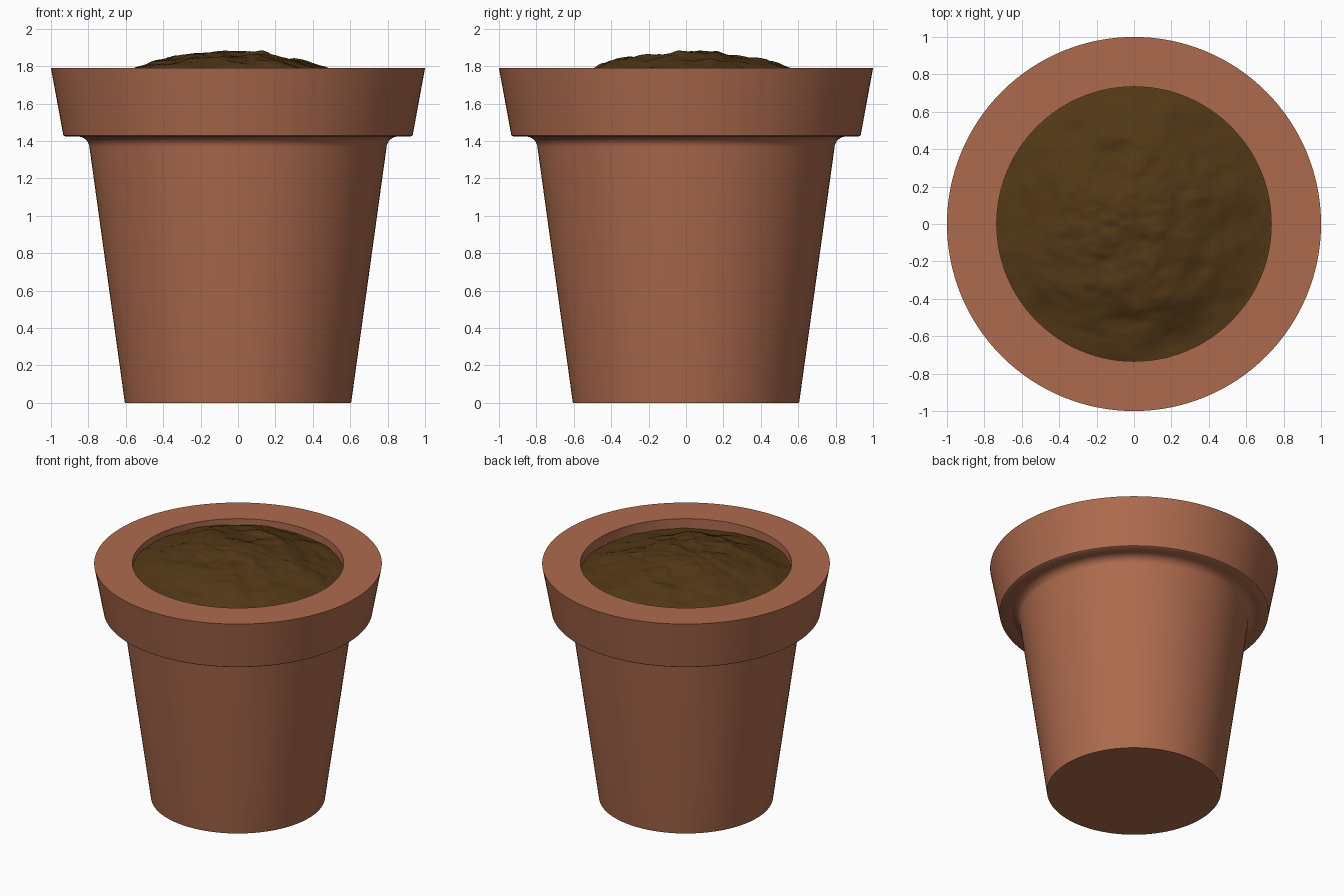
import bpy, bmesh, math
from mathutils import Vector, noise

if "Cube" in bpy.data.objects:
    bpy.data.objects.remove(bpy.data.objects["Cube"])

SEG = 128


def material(name, color):
    m = bpy.data.materials.new(name)
    m.diffuse_color = (*color, 1)
    m.use_nodes = True
    m.node_tree.nodes["Principled BSDF"].inputs["Base Color"].default_value = m.diffuse_color
    return m


def lathe(name, profile, mat, height=None):
    """Revolve (radius, z) points about z; points with radius 0 become poles."""
    bm = bmesh.new()
    rings = []
    for r, z in profile:
        n = SEG if r > 0 else 1
        ring = []
        for i in range(n):
            a = 2 * math.pi * i / SEG
            x, y = r * math.cos(a), r * math.sin(a)
            ring.append(bm.verts.new((x, y, height(x, y) if height else z)))
        rings.append(ring)
    for a, b in zip(rings, rings[1:]):
        for i in range(SEG):
            j = (i + 1) % SEG
            if len(a) == 1:
                bm.faces.new((a[0], b[j], b[i]))
            elif len(b) == 1:
                bm.faces.new((a[i], a[j], b[0]))
            else:
                bm.faces.new((a[i], a[j], b[j], b[i]))
    me = bpy.data.meshes.new(name)
    bmesh.ops.recalc_face_normals(bm, faces=bm.faces)
    bm.to_mesh(me)
    bm.free()
    ob = bpy.data.objects.new(name, me)
    bpy.context.collection.objects.link(ob)
    me.materials.append(mat)
    bpy.ops.object.select_all(action='DESELECT')
    ob.select_set(True)
    bpy.context.view_layer.objects.active = ob
    bpy.ops.object.shade_smooth_by_angle(angle=math.radians(35))
    return ob


# Pot: tapered body, concave fillet under the collar, thick rim, hollow inside
fillet = [(0.86 - 0.066 * math.cos(t), 1.365 + 0.06 * math.sin(t))
          for t in (math.pi / 2 * k / 8 for k in range(9))]
pot_profile = ([(0, 0), (0.605, 0)] + fillet +
               [(0.925, 1.425), (0.934, 1.431), (1.0, 1.79),
                (0.734, 1.79), (0.734, 1.6), (0.55, 0.12), (0, 0.12)])
lathe("pot", pot_profile, material("terracotta", (0.42, 0.145, 0.075)))


# Soil: lumpy mound, highest slightly left of centre
def soil_height(x, y):
    r = math.hypot(x, y)
    fade = max(0, 1 - (r / 0.75) ** 4)
    d = math.hypot(x + 0.06, y - 0.03)
    z = 1.715 + 0.165 * max(0, 1 - (d / 0.80) ** 2) ** 1.4
    bumps = 0.030 * noise.noise(Vector((x * 4, y * 4, 3.1)))
    bumps += 0.018 * noise.noise(Vector((x * 8, y * 10, 7.7)))
    bumps += 0.007 * noise.noise(Vector((x * 19, y * 24, 1.3)))
    return z + bumps * (0.35 + 0.65 * fade)


soil_profile = [(0.736 * k / 48, 0) for k in range(48, -1, -1)]
soil = lathe("soil", soil_profile, material("soil", (0.085, 0.040, 0.008)), soil_height)
if soil.data.polygons[0].normal.z < 0:
    soil.data.flip_normals()
